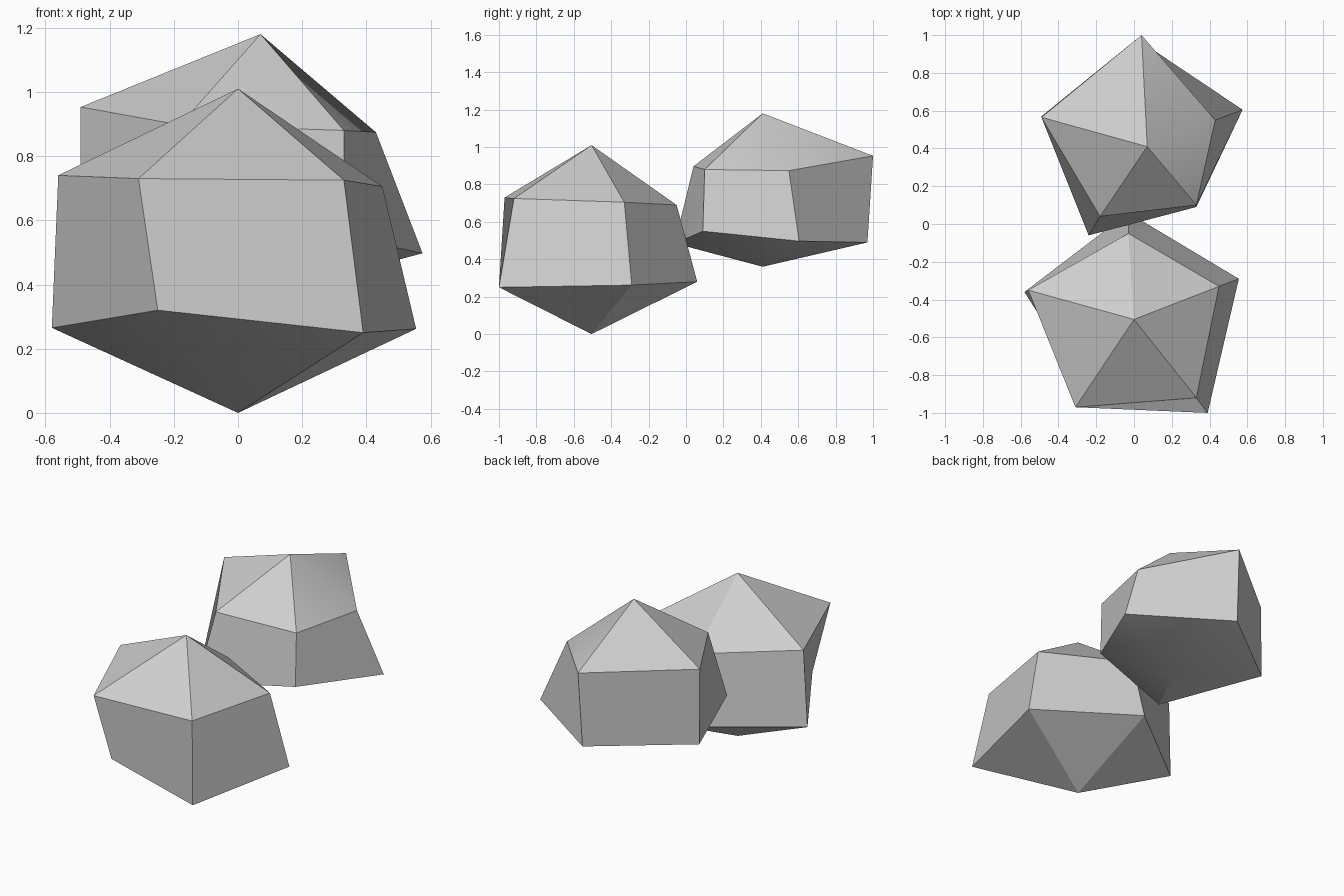
import bpy, bmesh, math

default_cube = bpy.data.objects.get("Cube")
if default_cube:
    bpy.data.objects.remove(default_cube, do_unlink=True)

# One grey stone colour
stone = bpy.data.materials.new("stone_grey")
stone.use_nodes = True
GREY = (0.62, 0.62, 0.62, 1)
stone.diffuse_color = GREY
stone.node_tree.nodes["Principled BSDF"].inputs["Base Color"].default_value = GREY


def make_rock(name, peak, upper, lower, base):
    """Five-sided boulder: two irregular rings closed by a peak and a base point."""
    bm = bmesh.new()
    top, bottom = bm.verts.new(peak), bm.verts.new(base)
    up = [bm.verts.new(p) for p in upper]
    low = [bm.verts.new(p) for p in lower]
    for i in range(len(up)):
        j = (i + 1) % len(up)
        bm.faces.new((top, up[i], up[j]))
        bm.faces.new((up[i], low[i], low[j], up[j]))
        bm.faces.new((bottom, low[j], low[i]))
    bmesh.ops.recalc_face_normals(bm, faces=bm.faces[:])
    mesh = bpy.data.meshes.new(name)
    bm.to_mesh(mesh)
    bm.free()
    mesh.materials.append(stone)
    rock = bpy.data.objects.new(name, mesh)
    bpy.context.collection.objects.link(rock)
    bpy.ops.object.select_all(action='DESELECT')
    rock.select_set(True)
    bpy.context.view_layer.objects.active = rock
    bpy.ops.object.shade_smooth_by_angle(angle=math.radians(30))
    return rock


# Front boulder resting on the ground
make_rock(
    "front_rock",
    peak=(0, -0.505, 1.01),
    upper=[(-0.56, -0.35, 0.74), (-0.31, -0.97, 0.73), (0.33, -0.92, 0.725),
           (0.45, -0.33, 0.705), (-0.03, -0.05, 0.69)],
    lower=[(-0.58, -0.36, 0.265), (-0.25, -0.88, 0.32), (0.39, -1.0, 0.25),
           (0.555, -0.29, 0.262), (-0.03, 0.06, 0.28)],
    base=(0, -0.505, 0))

# Raised boulder behind it
make_rock(
    "back_rock",
    peak=(0.07, 0.41, 1.18),
    upper=[(-0.49, 0.565, 0.953), (-0.18, 0.04, 0.897), (0.33, 0.1, 0.88),
           (0.43, 0.55, 0.874), (0.04, 1.0, 0.953)],
    lower=[(-0.49, 0.57, 0.49), (-0.24, -0.06, 0.485), (0.33, 0.09, 0.55),
           (0.575, 0.605, 0.497), (0.03, 0.97, 0.49)],
    base=(0.05, 0.41, 0.36))
